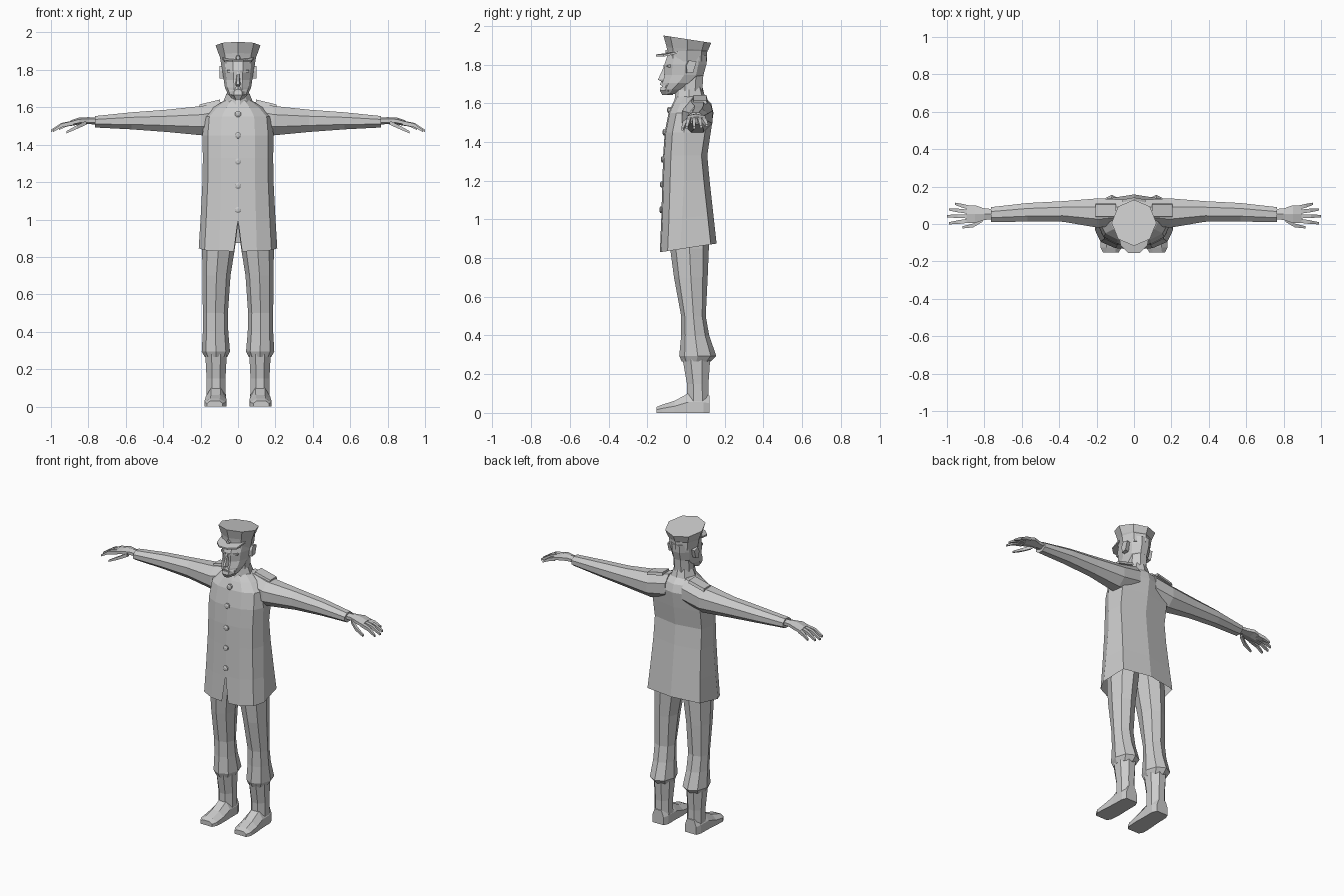
import bpy, bmesh, math
from mathutils import Vector

grey = bpy.data.materials.new("plain grey")
grey.diffuse_color = (0.6, 0.6, 0.6, 1)


def build(name, rings, closed=True, caps=True, mirror=False):
    """Skin a list of equal-length point rings into one flat-shaded object."""
    bm = bmesh.new()
    rows = [[bm.verts.new(p) for p in r] for r in rings]
    n = len(rows[0])
    for a, b in zip(rows, rows[1:]):
        for i in range(n if closed else n - 1):
            j = (i + 1) % n
            bm.faces.new((a[i], a[j], b[j], b[i]))
    if caps:
        bm.faces.new(rows[0][::-1])
        bm.faces.new(rows[-1])
    bmesh.ops.recalc_face_normals(bm, faces=bm.faces)
    me = bpy.data.meshes.new(name)
    bm.to_mesh(me)
    bm.free()
    me.materials.append(grey)
    ob = bpy.data.objects.new(name, me)
    bpy.context.collection.objects.link(ob)
    if mirror:
        m = ob.modifiers.new("mirror", 'MIRROR')
        m.use_clip = True
    return ob


def unit(n, phase):
    """Unit polygon scaled so it fills the square -1..1."""
    pts = [(math.cos(t), math.sin(t)) for t in
           (2 * math.pi * (i + phase) / n for i in range(n))]
    mx, my = max(p[0] for p in pts), max(p[1] for p in pts)
    return [(p[0] / mx, p[1] / my) for p in pts]


def ring_z(z, x0, x1, y0, y1, n=8, phase=0.5, slope=0):
    cx, cy, rx, ry = (x0 + x1) / 2, (y0 + y1) / 2, (x1 - x0) / 2, (y1 - y0) / 2
    return [(cx + rx * u, cy + ry * v, z - slope * (cy + ry * v)) for u, v in unit(n, phase)]


def ring_x(x, y0, y1, z0, z1, n=8, phase=0.5):
    cy, cz, ry, rz = (y0 + y1) / 2, (z0 + z1) / 2, (y1 - y0) / 2, (z1 - z0) / 2
    return [(x, cy + ry * u, cz + rz * v) for u, v in unit(n, phase)]


# long coat: half shell, with a front slit at the hem
coat = []
for z, yf, ys, yb, w, gap, tilt in [
        (0.83, -0.135, -0.03, 0.158, 0.21, 0.022, 0.045),
        (1.00, -0.128, -0.02, 0.142, 0.20, 0, 0.02),
        (1.20, -0.122, -0.01, 0.122, 0.19, 0, 0),
        (1.33, -0.118, -0.01, 0.110, 0.188, 0, 0),
        (1.45, -0.110, -0.01, 0.128, 0.19, 0, 0),
        (1.55, -0.090, 0.00, 0.142, 0.18, 0, 0),
        (1.60, -0.068, 0.01, 0.130, 0.13, 0, 0),
        (1.635, -0.050, 0.02, 0.095, 0.075, 0, 0)]:
    half = [(gap, yf), (0.48 * w, yf + 0.006), (0.85 * w, yf + 0.04),
            (w, ys), (0.9 * w, yb - 0.03), (0, yb)]
    coat.append([(x, y, z + tilt * (y - yf) / (yb - yf)) for x, y in half])
build("coat", coat, closed=False, caps=False, mirror=True)

# standing collar, rising towards the back and open at the front
collar = []
for z, w, yf, yb in [(1.615, 0.085, -0.06, 0.10), (1.672, 0.062, -0.055, 0.085)]:
    collar.append([(0.012, yf, z - 0.012), (0.6 * w, yf + 0.02, z), (w, 0.015, z),
                   (0.6 * w, yb - 0.015, z + 0.012), (0, yb, z + 0.012)])
build("collar", collar, closed=False, caps=False, mirror=True)

# buttons
for z, y in [(1.565, -0.086), (1.45, -0.110), (1.31, -0.119), (1.18, -0.123), (1.05, -0.127)]:
    build("button", [[(r * u, y + d, z + r * v) for u, v in unit(8, 0.5)]
                     for d, r in ((0.008, 0.016), (-0.006, 0.016), (-0.011, 0.008))])

# sleeves
build("sleeve", [ring_x(*r) for r in [
    (0.06, 0.00, 0.13, 1.47, 1.635),
    (0.19, -0.02, 0.137, 1.45, 1.607),
    (0.38, 0.012, 0.122, 1.468, 1.587),
    (0.57, 0.013, 0.112, 1.482, 1.573),
    (0.765, 0.01, 0.09, 1.492, 1.553)]], mirror=True)

# shoulder boards
board = []
for x, z in ((0.095, 1.636), (0.205, 1.609)):
    board.append([(x, 0.035, z - 0.012), (x, 0.11, z - 0.012),
                  (x, 0.105, z + 0.006), (x, 0.04, z + 0.006)])
build("shoulder_board", board, mirror=True)

# hands
build("palm", [ring_x(*r, 6, 0.5) for r in [
    (0.75, 0.025, 0.08, 1.508, 1.545),
    (0.80, 0.022, 0.083, 1.510, 1.547),
    (0.85, 0.005, 0.10, 1.508, 1.545),
    (0.895, 0.006, 0.10, 1.500, 1.530)]], mirror=True)
fingers = [  # base, middle, tip
    ((0.88, 0.088, 1.516), (0.92, 0.098, 1.505), (0.957, 0.108, 1.485)),
    ((0.88, 0.065, 1.518), (0.94, 0.072, 1.506), (0.99, 0.078, 1.478)),
    ((0.88, 0.041, 1.518), (0.945, 0.042, 1.506), (1.0, 0.042, 1.474)),
    ((0.88, 0.018, 1.516), (0.94, 0.010, 1.504), (0.988, 0.004, 1.474)),
    ((0.81, 0.022, 1.518), (0.86, -0.008, 1.495), (0.918, -0.018, 1.466))]
for i, f in enumerate(fingers):
    build("thumb" if i == 4 else "finger",
          [ring_x(x, y - r, y + r, z - r, z + r, 4, 0.5)
           for (x, y, z), r in zip(f, (0.011, 0.010, 0.006))], mirror=True)

# trousers, bloused over the boots
build("trouser_leg", [ring_z(*r, 8, 0) for r in [
    (0.98, 0.0, 0.175, -0.09, 0.12),
    (0.85, 0.016, 0.192, -0.082, 0.118),
    (0.70, 0.040, 0.19, -0.062, 0.112),
    (0.50, 0.054, 0.188, -0.025, 0.102),
    (0.40, 0.052, 0.188, -0.025, 0.120),
    (0.295, 0.043, 0.194, -0.035, 0.156),
    (0.265, 0.058, 0.178, -0.022, 0.128)]], mirror=True)

# boots: shaft and foot
build("boot_shaft", [ring_z(*r, 8, 0.5) for r in [
    (0.28, 0.060, 0.175, -0.018, 0.125),
    (0.15, 0.067, 0.168, 0.005, 0.116),
    (0.04, 0.065, 0.168, 0.005, 0.118)]], mirror=True)
foot = []
for y, x0, x1, h in [(0.121, 0.078, 0.158, 0.09), (0.09, 0.064, 0.17, 0.10), (0.01, 0.064, 0.172, 0.10),
                     (-0.06, 0.062, 0.178, 0.062), (-0.125, 0.066, 0.18, 0.042), (-0.153, 0.082, 0.165, 0.03)]:
    c = (x0 + x1) / 2
    foot.append([(x0, y, 0), (x1, y, 0), (x1, y, 0.55 * h), (c + 0.025, y, h),
                 (c - 0.025, y, h), (x0, y, 0.55 * h)])
build("boot_foot", foot, mirror=True)

# neck and head
build("neck", [ring_z(1.60, -0.055, 0.055, -0.045, 0.08),
               ring_z(1.75, -0.055, 0.055, -0.04, 0.09)])
build("head", [ring_z(z, -w, w, yf, yb, 10, 0) for z, w, yf, yb in [
    (1.648, 0.034, -0.112, -0.06),
    (1.672, 0.055, -0.125, -0.015),
    (1.705, 0.070, -0.122, 0.045),
    (1.745, 0.076, -0.110, 0.090),
    (1.80, 0.084, -0.112, 0.105),
    (1.85, 0.086, -0.095, 0.108)]])
# beard and moustache
build("beard", [ring_z(z, -w, w, yf, yb, 6, 0) for z, w, yf, yb in [
    (1.642, 0.022, -0.122, -0.07), (1.665, 0.045, -0.135, -0.05), (1.685, 0.045, -0.130, -0.05)]])
build("moustache", [[(x, -0.10, z - 0.008), (x, y, z - 0.008), (x, y + 0.008, z + 0.008),
                     (x, -0.10, z + 0.008)] for x, y, z in
                    ((-0.045, -0.108, 1.69), (0, -0.136, 1.705), (0.045, -0.108, 1.69))])
# nose
build("nose", [[(-w, -0.09, z), (-0.4 * w, y, z), (0.4 * w, y, z), (w, -0.09, z)]
               for z, w, y in ((1.712, 0.018, -0.125), (1.722, 0.02, -0.145),
                               (1.75, 0.014, -0.132), (1.79, 0.010, -0.114))])
# brows
build("brow", [[(x, y + 0.02, 1.785), (x, y, 1.787), (x, y, 1.797), (x, y + 0.02, 1.80)]
               for x, y in ((0.012, -0.117), (0.058, -0.095))], mirror=True)
# ears
build("ear", [[(x, y + dy, z) for y, z in
               ((0.0, 1.755), (0.032, 1.76), (0.048, 1.815), (0.01, 1.822), (-0.004, 1.795))]
              for x, dy in ((0.07, 0), (0.098, 0.006))], mirror=True)

# peaked cap: band, flared crown with a raised front, thin visor
build("cap", [ring_z(*r) for r in [
    (1.815, -0.088, 0.088, -0.098, 0.108, 8, 0),
    (1.87, -0.097, 0.097, -0.098, 0.110, 8, 0),
    (1.882, -0.102, 0.102, -0.100, 0.114, 8, 0, 0.08),
    (1.932, -0.12, 0.12, -0.117, 0.130, 8, 0, 0.155)]])
build("cap_visor", [[(x, y, z + dz) for x, y, z in
                     ((-0.084, -0.04, 1.862), (-0.072, -0.115, 1.846), (-0.03, -0.155, 1.847),
                      (0.03, -0.155, 1.847), (0.072, -0.115, 1.846), (0.084, -0.04, 1.862))]
                    for dz in (-0.005, 0.005)])
build("cap_badge", [[(r * u, y, 1.852 + r * v + 0.012) for u, v in unit(6, 0)]
                    for y, r in ((-0.09, 0.014), (-0.106, 0.01))])
